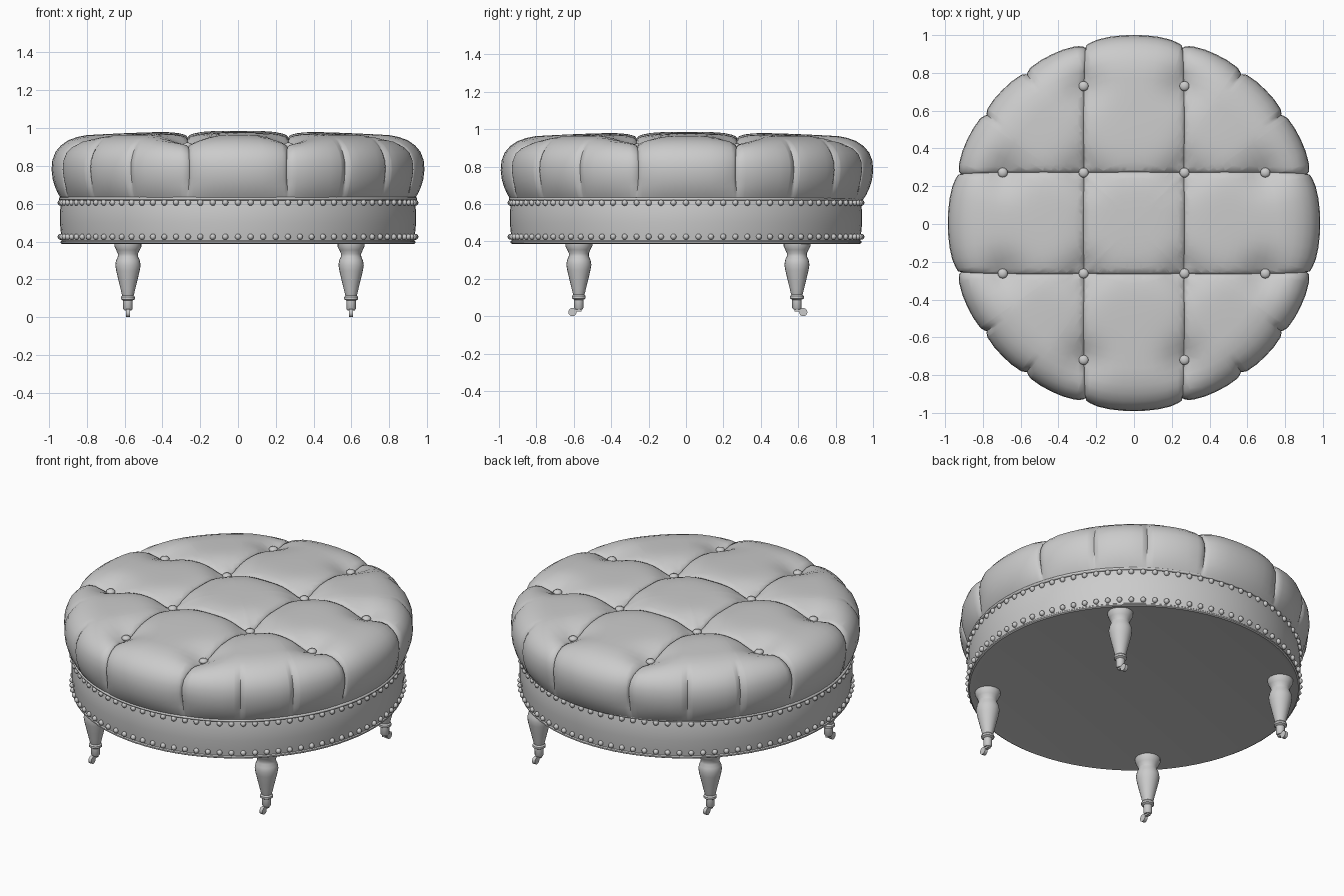
import bpy, bmesh, math
from mathutils import Vector, Matrix

if "Cube" in bpy.data.objects:
    bpy.data.objects.remove(bpy.data.objects["Cube"])

mat = bpy.data.materials.new("grey upholstery")
mat.use_nodes = True
GREY = (0.6, 0.6, 0.6, 1)
mat.diffuse_color = GREY
mat.node_tree.nodes["Principled BSDF"].inputs["Base Color"].default_value = GREY

SEAM = 0.267
CY = 0.005


def finish(bm, name, angle=40):
    bmesh.ops.recalc_face_normals(bm, faces=bm.faces[:])
    mesh = bpy.data.meshes.new(name)
    bm.to_mesh(mesh)
    bm.free()
    mesh.materials.append(mat)
    ob = bpy.data.objects.new(name, mesh)
    bpy.context.collection.objects.link(ob)
    bpy.ops.object.select_all(action="DESELECT")
    ob.select_set(True)
    bpy.context.view_layer.objects.active = ob
    bpy.ops.object.shade_smooth_by_angle(angle=math.radians(angle))
    return ob


def lathe(profile, steps):
    """Revolve (radius, height) points around the z axis."""
    bm = bmesh.new()
    verts = [bm.verts.new((r, 0, z)) for r, z in profile]
    edges = [bm.edges.new(p) for p in zip(verts, verts[1:])]
    bmesh.ops.spin(bm, geom=verts + edges, cent=(0, 0, 0), axis=(0, 0, 1),
                   angle=math.tau, steps=steps, use_merge=True)
    bmesh.ops.remove_doubles(bm, verts=bm.verts[:], dist=0.0002)
    return bm


def box(bm, centre, size):
    bmesh.ops.create_cube(bm, size=1, matrix=Matrix.Translation(centre) @ Matrix.Diagonal((*size, 1)))


# Button positions
buttons = [(sx * a, sy * b) for sx in (-1, 1) for sy in (-1, 1)
           for a, b in ((SEAM, SEAM), (SEAM, 0.725), (0.695, SEAM))]

# Tufted cushion: dome cut along its seams and pleats, then pulled inwards there
side = [(0.93, 0.62), (0.95, 0.65), (0.968, 0.69), (0.98, 0.73), (0.986, 0.78),
        (0.982, 0.83), (0.965, 0.875), (0.935, 0.91), (0.895, 0.937), (0.85, 0.953)]
top = [(0.8 * i / 20, 0.986 - 0.023 * (i / 20) ** 2) for i in range(20, -1, -1)]
cushion = lathe(side + top, 96)
cuts = []
for axis in (Vector((1, 0, 0)), Vector((0, 1, 0))):
    for s in (-SEAM, SEAM):
        cuts += [(axis * (s + o), axis) for o in (-0.03, -0.008, 0, 0.008, 0.03)]
pleats = [Vector((math.cos(math.radians(a)), math.sin(math.radians(a)), 0)) for a in (36, 54, 126, 144)]
for n in pleats:
    cuts += [(n * o, n) for o in (-0.03, -0.008, 0, 0.008, 0.03)]
for co, no in cuts:
    bmesh.ops.bisect_plane(cushion, geom=cushion.verts[:] + cushion.edges[:] + cushion.faces[:],
                           dist=0.0004, plane_co=co, plane_no=no)
bmesh.ops.recalc_face_normals(cushion, faces=cushion.faces[:])
cushion.normal_update()


def crease(d, depth, width):
    return depth * math.exp(-abs(d) / width)


moves = []
for v in cushion.verts:
    x, y, z = v.co
    r = math.hypot(x, y)
    fade = min(1, max(0, (z - 0.63) / 0.08))
    dx, dy = abs(x) - SEAM, abs(y) - SEAM
    pull = max(crease(dx, 0.026, 0.045), crease(dy, 0.026, 0.045))
    pull = max(pull, crease(dx, 0.034, 0.008), crease(dy, 0.034, 0.008))
    if r > 0.9:
        for n in pleats:
            pull = max(pull, crease(v.co.dot(n), 0.022, 0.022) * min(1, (r - 0.9) / 0.06))
    if z > 0.9:
        pull += max(0.045 * math.exp(-((x - a) ** 2 + (y - b) ** 2) / 0.011) for a, b in buttons)
    moves.append((v, v.normal * -pull * fade))
for v, m in moves:
    v.co += m
    v.co.y = v.co.y * 1.01 + CY
finish(cushion, "tufted_cushion", 50)

# Buttons in the tufts
bm = bmesh.new()
for x, y in buttons:
    z = 0.918 if abs(x) == abs(y) else 0.908
    bmesh.ops.create_uvsphere(bm, u_segments=16, v_segments=8, radius=0.026,
                              matrix=Matrix.Translation((x, y + CY, z)) @ Matrix.Diagonal((1, 1, 0.6, 1)))
finish(bm, "tuft_buttons")

# Upholstered band with its closed underside
band = lathe([(0, 0.392), (0.9, 0.392), (0.93, 0.387), (0.938, 0.392), (0.938, 0.40), (0.932, 0.405),
              (0.936, 0.44), (0.942, 0.5), (0.942, 0.55), (0.936, 0.61), (0.93, 0.635), (0, 0.635)], 80)
finish(band, "band")

# Piping below the cushion
pipe = [(0.938 + 0.01 * math.cos(i * math.tau / 8), 0.627 + 0.009 * math.sin(i * math.tau / 8))
        for i in range(9)]
finish(lathe(pipe, 80), "piping", 60)

# Two rows of nail heads
bm = bmesh.new()
for z in (0.606, 0.425):
    for i in range(88):
        turn = Matrix.Rotation(i * math.tau / 88, 4, "Z")
        bmesh.ops.create_uvsphere(bm, u_segments=8, v_segments=6, radius=0.016,
                                  matrix=turn @ Matrix.Translation((0.938, 0, z)))
finish(bm, "nail_heads", 60)

# Turned legs on casters
leg_profile = [(0, 0.395), (0.072, 0.395), (0.072, 0.375), (0.062, 0.355), (0.053, 0.335),
               (0.054, 0.32), (0.063, 0.30), (0.067, 0.275), (0.062, 0.245), (0.05, 0.195),
               (0.039, 0.15), (0.033, 0.125), (0.03, 0.115), (0.037, 0.107), (0.037, 0.095),
               (0.025, 0.088), (0.025, 0.045), (0.018, 0.035), (0, 0.035)]
for y_name, sy in (("front", -1), ("back", 1)):
    for x_name, sx in (("right", -1), ("left", 1)):
        place = Matrix.Translation((0.59 * sx + 0.008, 0.583 * sy + 0.01, 0))
        leg = lathe(leg_profile, 20)
        leg.transform(place)
        finish(leg, f"{y_name}_{x_name}_leg")
        caster = bmesh.new()
        box(caster, (0, 0.012 * sy, 0.032), (0.02, 0.05, 0.014))
        bmesh.ops.create_cone(caster, cap_ends=True, segments=16, radius1=0.022, radius2=0.022, depth=0.02,
                              matrix=Matrix.Translation((0, 0.034 * sy, 0.022)) @ Matrix.Rotation(math.pi / 2, 4, "Y"))
        caster.transform(place)
        finish(caster, f"{y_name}_{x_name}_caster")
